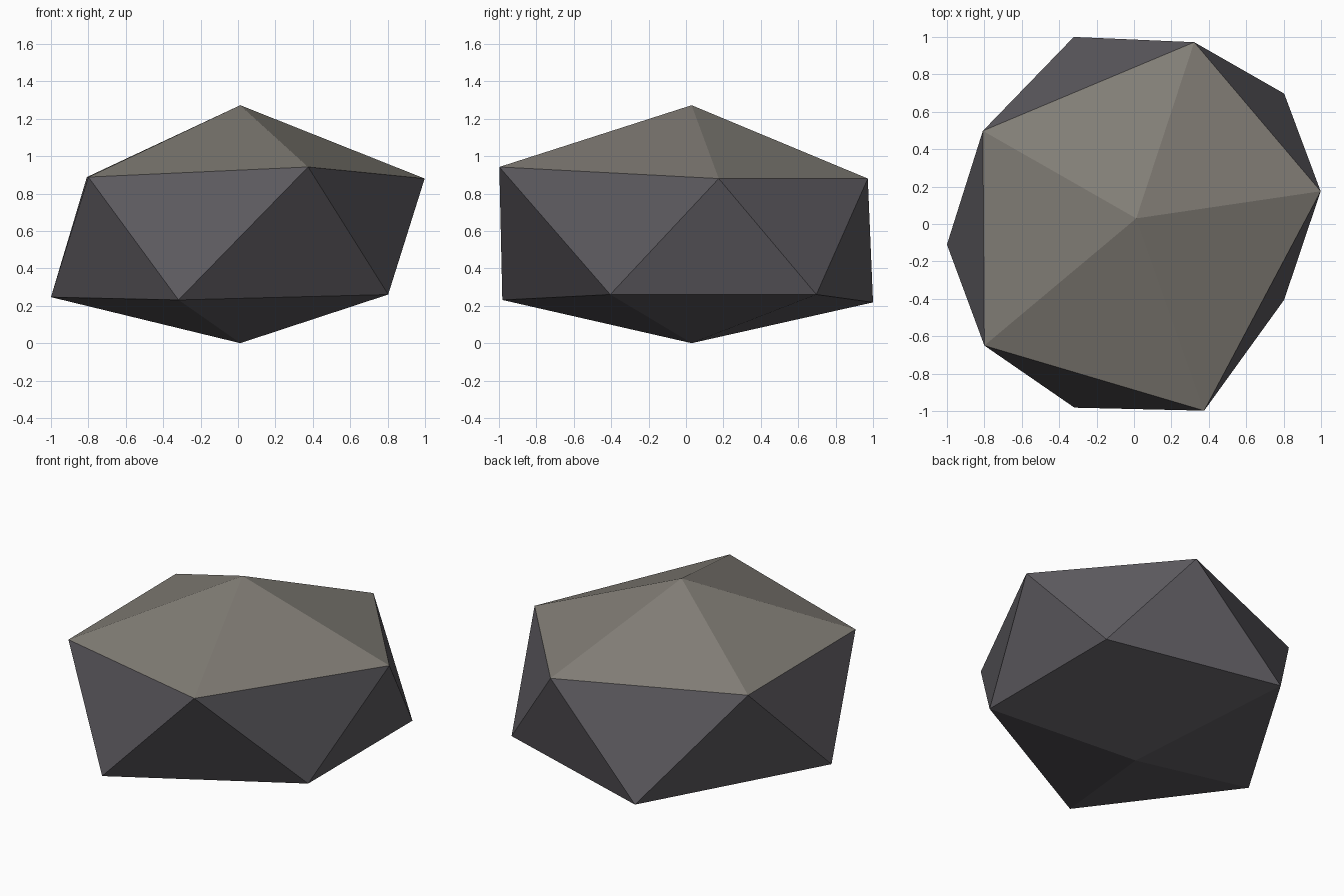
import bpy, bmesh

if "Cube" in bpy.data.objects:
    bpy.data.objects.remove(bpy.data.objects["Cube"])

# Rock: an irregular icosahedron made of two poles and two staggered rings
upper = [(0.998, 0.175, 0.88), (0.322, 0.972, 0.88), (-0.808, 0.498, 0.888),
         (-0.80, -0.65, 0.888), (0.375, -0.998, 0.942)]
lower = [(0.803, 0.697, 0.26), (-0.322, 1.0, 0.218), (-1.0, -0.11, 0.246),
         (-0.318, -0.982, 0.231), (0.803, -0.405, 0.26)]

bm = bmesh.new()
top = bm.verts.new((0.012, 0.03, 1.272))
bottom = bm.verts.new((0.012, 0.03, 0.0))
up = [bm.verts.new(p) for p in upper]
low = [bm.verts.new(p) for p in lower]

# Cap fans and the zigzag band between the rings; the top cap is lighter
for i in range(5):
    j = (i + 1) % 5
    bm.faces.new((top, up[i], up[j])).material_index = 1
    bm.faces.new((up[i], low[i], up[j]))
    bm.faces.new((low[i], low[j], up[j]))
    bm.faces.new((bottom, low[j], low[i]))
bmesh.ops.recalc_face_normals(bm, faces=bm.faces)

mesh = bpy.data.meshes.new("rock")
bm.to_mesh(mesh)
bm.free()
rock = bpy.data.objects.new("rock", mesh)
bpy.context.collection.objects.link(rock)

# Dark stone sides and a warmer, lighter top
for name, colour in (("dark_stone", (0.11, 0.104, 0.117, 1)),
                     ("warm_stone", (0.22, 0.205, 0.18, 1))):
    mat = bpy.data.materials.new(name)
    mat.diffuse_color = colour
    mat.use_nodes = True
    mat.node_tree.nodes["Principled BSDF"].inputs["Base Color"].default_value = mat.diffuse_color
    mesh.materials.append(mat)
